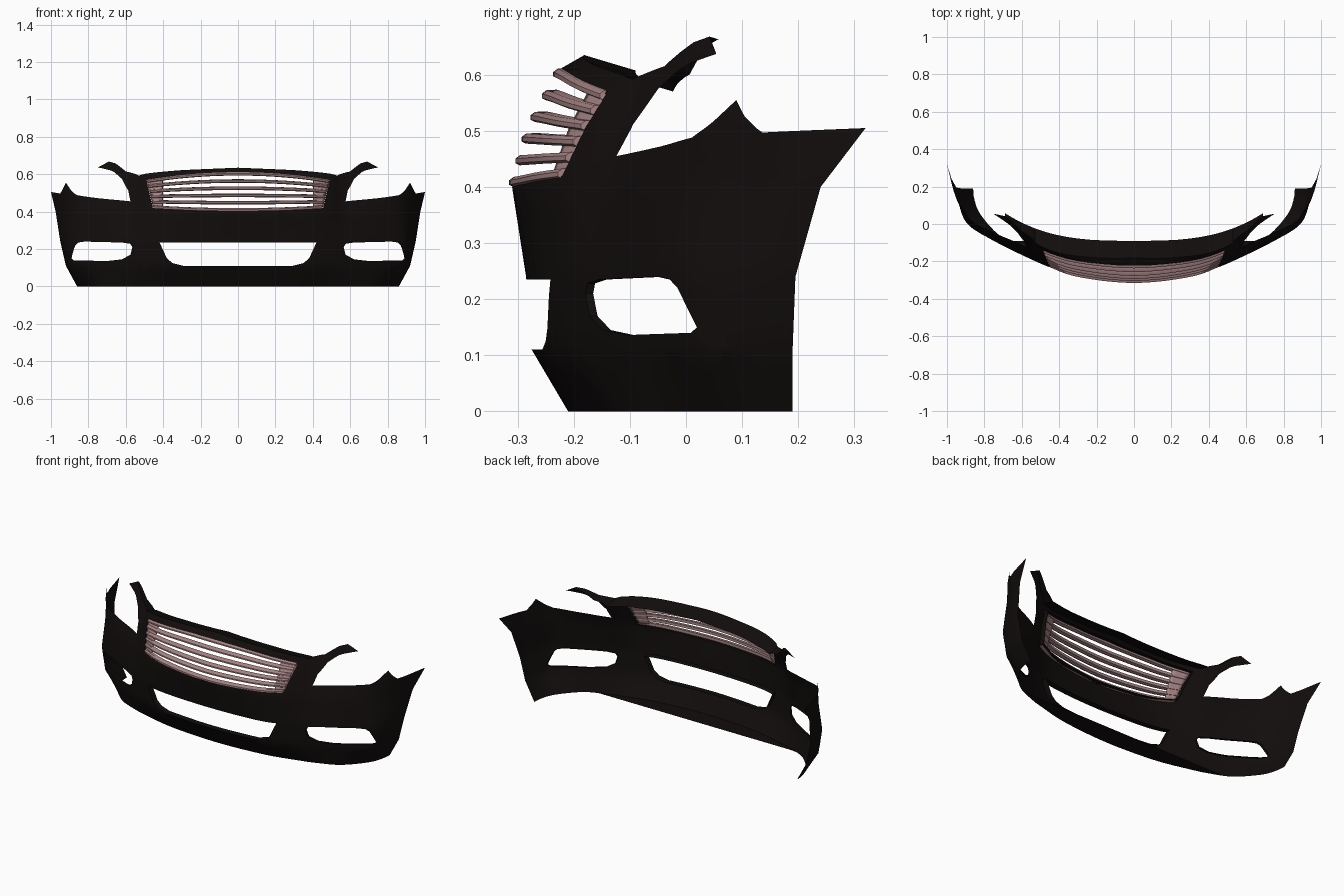
import bpy, bmesh, math
from mathutils import Vector

if "Cube" in bpy.data.objects:
    bpy.data.objects.remove(bpy.data.objects["Cube"])

# Plan curves of the bumper skin, one row of (x, y) points per height
ROWS = [
    (0.00, [(0, -.21), (.3, -.19), (.5, -.145), (.6, -.115), (.72, -.06), (.82, .05), (.853, .13), (.86, .19)]),
    (0.11, [(0, -.275), (.3, -.255), (.44, -.225), (.6, -.155), (.75, -.075), (.88, .015), (.912, .12), (.92, .19)]),
    (0.24, [(0, -.285), (.3, -.27), (.44, -.235), (.59, -.17), (.75, -.09), (.89, .0), (.94, .12), (.95, .195)]),
    (0.40, [(0, -.31), (.3, -.28), (.46, -.225), (.58, -.145), (.75, -.07), (.88, .02), (.95, .15), (.975, .24)]),
    (0.505, [(0, -.28), (.3, -.245), (.475, -.18), (.58, -.10), (.75, -.035), (.87, .02), (.95, .135), (1.0, .32)]),
    (0.61, [(0, -.225), (.3, -.19), (.49, -.12), (.55, -.07), (.68, .0), (.88, .09), (.95, .14), (1.0, .32)]),
    (0.67, [(0, -.12), (.3, -.10), (.5, -.07), (.55, -.05), (.69, .043), (.88, .16), (.95, .2), (1.0, .33)]),
]
LAST = 7.0


def along(pts, j):
    """Smooth point on a plan curve; mirrored past the centre line."""
    i = min(int(j), len(pts) - 2)
    t = j - i
    p1, p2 = Vector(pts[i]), Vector(pts[i + 1])
    p0 = Vector(pts[i - 1]) if i else Vector((-pts[1][0], pts[1][1]))
    p3 = Vector(pts[i + 2]) if i + 2 < len(pts) else 2 * p2 - p1
    return 0.5 * (2 * p1 + (p2 - p0) * t + (2 * p0 - 5 * p1 + 4 * p2 - p3) * t * t
                  + (3 * p1 - p0 - 3 * p2 + p3) * t ** 3)


def skin(j, z):
    z = min(max(z, 0), 0.67)
    for (za, a), (zb, b) in zip(ROWS, ROWS[1:]):
        if z <= zb:
            p = along(a, j).lerp(along(b, j), (z - za) / (zb - za))
            return Vector((p.x, p.y, z))


def column(x, z):
    """Find the skin column that has this x at this height."""
    lo, hi = 0.0, LAST
    if x <= 0:
        return 0.0
    for _ in range(30):
        mid = (lo + hi) / 2
        if skin(mid, z).x < x:
            lo = mid
        else:
            hi = mid
    return LAST if hi > LAST - 1e-4 else hi


def skin_y(x, z):
    return skin(column(x, z), z).y


def material(name, colour):
    m = bpy.data.materials.new(name)
    m.diffuse_color = (*colour, 1)
    m.use_nodes = True
    m.node_tree.nodes["Principled BSDF"].inputs["Base Color"].default_value = m.diffuse_color
    return m


def finish(bm, name, mat, angle):
    bmesh.ops.recalc_face_normals(bm, faces=bm.faces)
    me = bpy.data.meshes.new(name)
    bm.to_mesh(me)
    bm.free()
    ob = bpy.data.objects.new(name, me)
    bpy.context.collection.objects.link(ob)
    me.materials.append(mat)
    mir = ob.modifiers.new("mirror", 'MIRROR')
    mir.use_clip = True
    bpy.ops.object.select_all(action='DESELECT')
    ob.select_set(True)
    bpy.context.view_layer.objects.active = ob
    bpy.ops.object.shade_smooth_by_angle(angle=math.radians(angle))
    return ob


black = material("black_paint", (0.006, 0.004, 0.004))
bronze = material("grille_finish", (0.38, 0.23, 0.23))

# Bumper: half outline in front view (x = 9 means the wheel arch edge)
OUTLINE = [(0, 0), (.3, 0), (.6, 0), (9, 0), (9, .11), (9, .24), (9, .4), (9, .505),
           (.95, .497), (.92, .555), (.885, .505), (.86, .488), (.75, .472), (.575, .455),
           (.585, .51), (.62, .575), (.68, .62), (.75, .637), (.69, .668), (.655, .658),
           (.6, .615), (.53, .592), (.3, .622), (0, .635),
           (0, .61), (.25, .597), (.49, .565), (.455, .42), (.25, .405), (0, .4),
           (0, .235), (.42, .235), (.38, .15), (.35, .125), (.29, .11), (0, .11)]
FOG_HOLE = [(.565, .21), (.575, .17), (.62, .145), (.70, .136), (.88, .14), (.89, .15),
            (.87, .22), (.855, .235), (.82, .24), (.62, .235), (.575, .228)]

bm = bmesh.new()
for loop in (OUTLINE, FOG_HOLE):
    vs = [bm.verts.new((column(x, z), 0, z)) for x, z in loop]
    for a, b in zip(vs, vs[1:] + vs[:1]):
        bm.edges.new((a, b))
bmesh.ops.triangle_fill(bm, use_beauty=True, edges=bm.edges[:], normal=(0, -1, 0))


def slice_all(co, no):
    bmesh.ops.bisect_plane(bm, geom=bm.verts[:] + bm.edges[:] + bm.faces[:],
                           plane_co=co, plane_no=no, dist=1e-5)


for k in range(1, 28):
    slice_all((k * 0.25, 0, 0), (1, 0, 0))
for z in (.03, .07, .11, .16, .2, .24, .28, .32, .36, .4, .45, .505, .555, .61, .64):
    slice_all((0, 0, z), (0, 0, 1))
for v in bm.verts:
    v.co = skin(v.co.x, v.co.z)


# Return flanges (dy, dz) folded back from hood edge, openings and bottom
def flange(co):
    x, y, z = co
    if z > .585 and x < .7 and z > max(.622 - .08 * x, .59 if x < .56 else .3 + .52 * x):
        d = max(.004, -.09 + .45 * x ** 3 - y)
        return d, -.3 * d
    if z < .005:
        return max(0, -.09 - y), .005
    if x < .5 and z > .05:
        return .035, 0
    if .55 < x < .9 and .12 < z < .25:
        return .014, 0
    return 0, 0


rim = [e for e in bm.edges if e.is_boundary and all(flange(v.co)[0] > 0 for v in e.verts)
       and not all(v.co.x < 1e-4 for v in e.verts)]
new = bmesh.ops.extrude_edge_only(bm, edges=rim)["geom"]
for v in new:
    if isinstance(v, bmesh.types.BMVert):
        dy, dz = flange(v.co)
        v.co += Vector((0, dy, dz))
finish(bm, "bumper_skin", black, 40)


# Grille: arched bars between two end plates
def grille_z(x, t):
    low = .41 + .015 * (x / .455) ** 2
    high = .603 - .04 * (x / .49) ** 2
    return low + (high - low) * t


SECTION = [(-.008, -.006), (-.008, .002), (.0, .008), (.018, .009), (.018, -.007), (.0, -.010)]
bm = bmesh.new()
for k in range(6):
    t, rings = k / 5, []
    for i in range(17):
        x = (.452 + .033 * t) * i / 16
        z = grille_z(x, t)
        y = skin_y(x, z)
        rings.append([bm.verts.new((x, y + dy, z + dz)) for dy, dz in SECTION])
    for a, b in zip(rings, rings[1:]):
        for m in range(6):
            n = (m + 1) % 6
            bm.faces.new((a[m], a[n], b[n], b[m]))
    bm.faces.new(rings[-1])
finish(bm, "grille_bars", bronze, 35)

bm = bmesh.new()
grid = []
for i in range(5):
    row = []
    for k in range(11):
        t = k / 10
        x = .405 + (.05 + .035 * t) * i / 4
        z = grille_z(x, t)
        row.append(bm.verts.new((x, skin_y(x, z) + .004, z)))
    grid.append(row)
for a, b in zip(grid, grid[1:]):
    for k in range(10):
        bm.faces.new((a[k], b[k], b[k + 1], a[k + 1]))
plate = finish(bm, "grille_end_plates", bronze, 35)
sol = plate.modifiers.new("thickness", 'SOLIDIFY')
sol.thickness = .012
